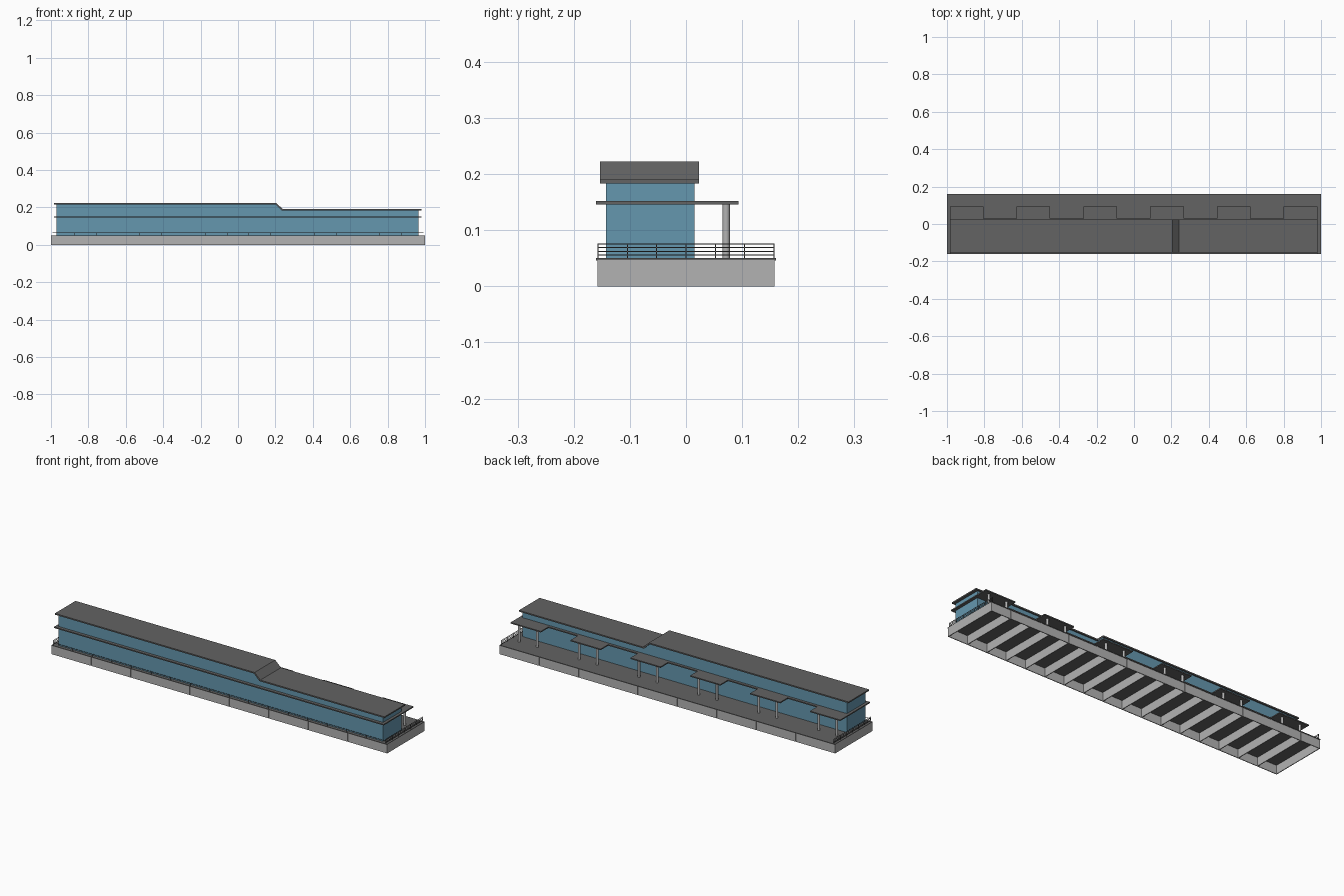
import bpy, bmesh, math

if "Cube" in bpy.data.objects:
    bpy.data.objects.remove(bpy.data.objects["Cube"])


def material(name, rgb):
    m = bpy.data.materials.new(name)
    m.diffuse_color = (*rgb, 1)
    m.use_nodes = True
    m.node_tree.nodes["Principled BSDF"].inputs["Base Color"].default_value = m.diffuse_color
    return m


CONCRETE = material("pale concrete", (0.45, 0.45, 0.45))
DARK = material("dark grey", (0.125, 0.125, 0.125))
GLASS = material("blue glass", (0.13, 0.31, 0.43))
METAL = material("rail metal", (0.09, 0.09, 0.09))


def finish(name, bm, mat):
    bmesh.ops.recalc_face_normals(bm, faces=bm.faces)
    me = bpy.data.meshes.new(name)
    bm.to_mesh(me)
    bm.free()
    me.materials.append(mat)
    ob = bpy.data.objects.new(name, me)
    bpy.context.collection.objects.link(ob)
    return ob


def add_box(bm, x0, x1, y0, y1, z0, z1):
    vs = bmesh.ops.create_cube(bm, size=1)["verts"]
    for v in vs:
        v.co = ((x0 + x1) / 2 + v.co.x * (x1 - x0),
                (y0 + y1) / 2 + v.co.y * (y1 - y0),
                (z0 + z1) / 2 + v.co.z * (z1 - z0))


def boxes(name, mat, items):
    bm = bmesh.new()
    for b in items:
        add_box(bm, *b)
    return finish(name, bm, mat)


def prism(name, pts, axis, a, b, mat):
    """Extrude an outline along y (outline in xz) or z (outline in xy)."""
    bm = bmesh.new()
    vs = [bm.verts.new((p, a, q) if axis == "y" else (p, q, a)) for p, q in pts]
    f = bm.faces.new(vs)
    new = bmesh.ops.extrude_face_region(bm, geom=[f])["geom"]
    d = (0, b - a, 0) if axis == "y" else (0, 0, b - a)
    bmesh.ops.translate(bm, vec=d, verts=[g for g in new if isinstance(g, bmesh.types.BMVert)])
    return finish(name, bm, mat)


# platform: open-bottomed plinth of 17 bays with cross walls
W, BAYS, T = 0.158, 17, 0.004
step = 2 / BAYS
plinth = []
for i in range(BAYS):
    x0, x1 = -1 + i * step, -1 + (i + 1) * step
    g = 0.0006
    plinth += [(x0 + g, x1 - g, -W, -W + T, 0, 0.047), (x0 + g, x1 - g, W - T, W, 0, 0.047)]
for i in range(BAYS + 1):
    x = -1 + i * step
    plinth.append((max(x - T / 2, -1), min(x + T / 2, 1), -W + T, W - T, 0, 0.047))
for s in (-1, 1):
    plinth.append((min(s, s * (1 - T)), max(s, s * (1 - T)), -W, W, 0, 0.047))
boxes("platform_plinth", CONCRETE, plinth)
boxes("platform_deck", DARK, [(-1, 1, -0.16, 0.16, 0.046, 0.05)])

# glazed hall with a stepped top
prism("hall_walls", [(-0.97, 0.05), (0.965, 0.05), (0.965, 0.185), (0.238, 0.185),
                     (0.203, 0.218), (-0.97, 0.218)], "y", -0.143, 0.015, GLASS)

# stepped roof sheet
prism("roof", [(-0.985, 0.215), (0.203, 0.215), (0.235, 0.183), (0.98, 0.183),
               (0.98, 0.19), (0.24, 0.19), (0.206, 0.222), (-0.985, 0.222)],
      "y", -0.153, 0.023, DARK)

# canopy slab with six projecting shelters
outline = [(-0.985, -0.16)]
starts = [-0.985 + i * 0.357 for i in range(6)]
for x in starts:
    outline += [(x, 0.03), (x, 0.094), (x + 0.18, 0.094), (x + 0.18, 0.03)]
outline = [p for i, p in enumerate(outline) if i not in (1, len(outline) - 1)]
outline.append((outline[-1][0], -0.16))
prism("canopy", outline, "z", 0.146, 0.152, DARK)

# shelter columns, two per shelter
bm = bmesh.new()
for x in starts:
    for dx in (-0.054, 0.054):
        r = bmesh.ops.create_cone(bm, cap_ends=True, segments=16, radius1=0.0065,
                                  radius2=0.0065, depth=0.098)
        bmesh.ops.translate(bm, vec=(x + 0.09 + dx, 0.0715, 0.098), verts=r["verts"])
columns = finish("columns", bm, CONCRETE)
for p in columns.data.polygons:
    p.use_smooth = abs(p.normal.z) < 0.5

# end railings: bars and posts
rail = []
R = 0.0009
for s in (-1, 1):
    x = s * 0.992
    for z in (0.056, 0.062, 0.069, 0.075):
        rail.append((x - R, x + R, -0.158, 0.158, z - R, z + R))
    for i in range(7):
        y = -0.157 + i * 0.314 / 6
        rail.append((x - R, x + R, y - R, y + R, 0.05, 0.076))
boxes("end_railings", METAL, rail)

# low rail along the front edge
front = [(-0.992, 0.992, -0.158, -0.1565, 0.0635, 0.065)]
for i in range(BAYS + 1):
    x = -0.992 + i * 1.984 / BAYS
    front.append((x - R, x + R, -0.158, -0.1565, 0.05, 0.064))
boxes("front_rail", METAL, front)
